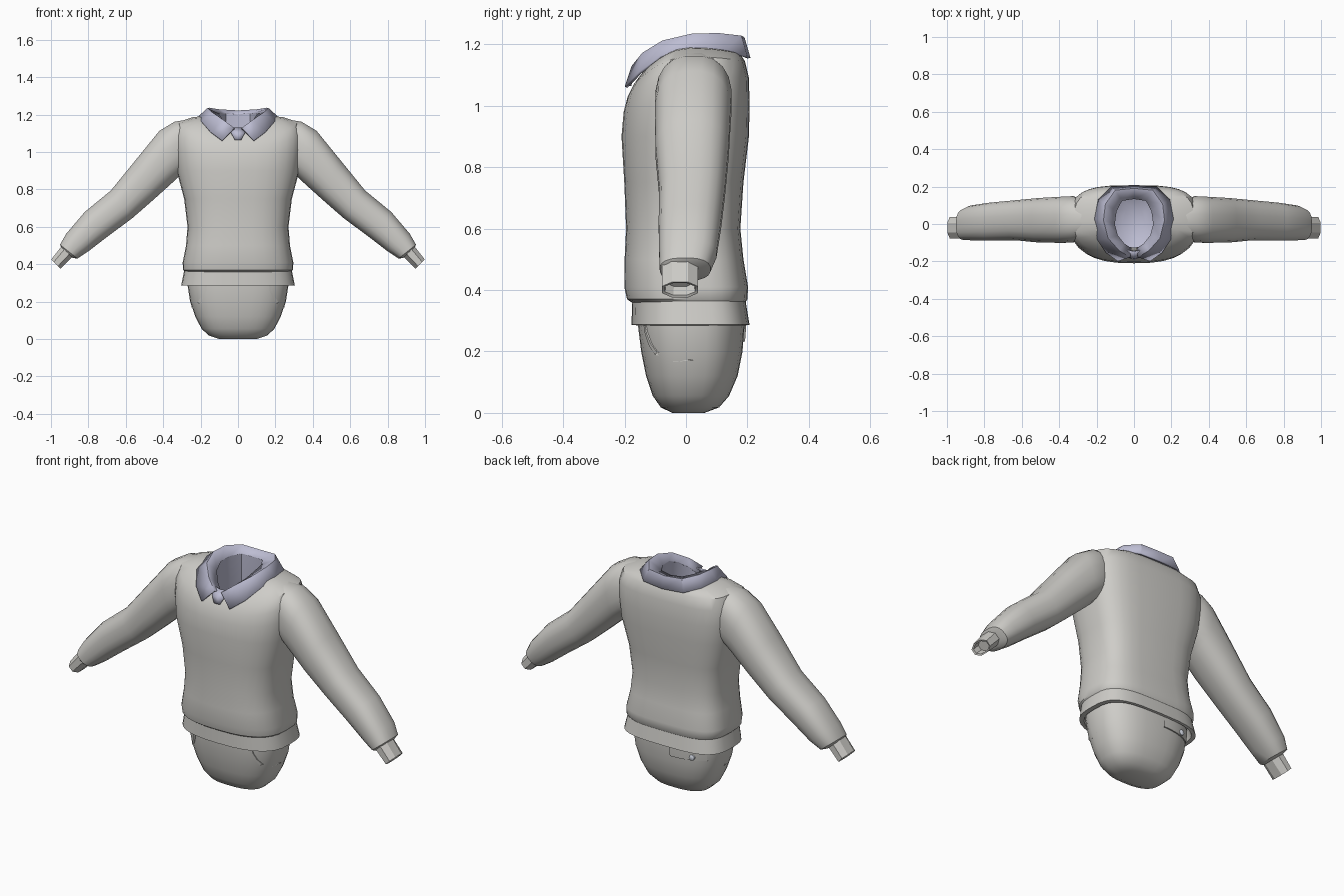
import bpy, bmesh, math
from mathutils import Vector

if "Cube" in bpy.data.objects:
    bpy.data.objects.remove(bpy.data.objects["Cube"])


def material(name, rgb):
    m = bpy.data.materials.new(name)
    m.diffuse_color = (*rgb, 1)
    m.use_nodes = True
    m.node_tree.nodes["Principled BSDF"].inputs["Base Color"].default_value = m.diffuse_color
    return m


KNIT = material("warm light grey", (0.62, 0.61, 0.58))
SHIRT = material("pale lavender", (0.51, 0.51, 0.65))
BUTTON = material("button white", (0.72, 0.76, 0.85))


def make(name, verts, faces, mat, angle=40):
    me = bpy.data.meshes.new(name)
    me.from_pydata([tuple(v) for v in verts], [], faces)
    bm = bmesh.new()
    bm.from_mesh(me)
    bmesh.ops.recalc_face_normals(bm, faces=bm.faces)
    bm.to_mesh(me)
    bm.free()
    me.materials.append(mat)
    me.polygons.foreach_set("use_smooth", [True] * len(me.polygons))
    me.set_sharp_from_angle(angle=math.radians(angle))
    ob = bpy.data.objects.new(name, me)
    bpy.context.collection.objects.link(ob)
    return ob


def loft(name, rings, mat, closed=True, caps=(False, False), angle=40):
    n = len(rings[0])
    verts = [p for r in rings for p in r]
    faces = []
    for i in range(len(rings) - 1):
        for j in range(n if closed else n - 1):
            k = (j + 1) % n
            faces.append((i * n + j, i * n + k, (i + 1) * n + k, (i + 1) * n + j))
    if caps[0]:
        faces.append(tuple(range(n)))
    if caps[1]:
        faces.append(tuple(range(len(verts) - n, len(verts))))
    return make(name, verts, faces, mat, angle)


def power(v, n):
    return math.copysign(abs(v) ** (2 / n), v)


def body_ring(zf, zs, zb, hx, yf, yb, nf=2.6, nb=3.4, count=32):
    """Rounded ring; front, side and back heights may differ."""
    mid, pts = (yf + yb) / 2, []
    for i in range(count):
        a = math.tau * i / count
        n = nf if math.sin(a) < 0 else nb
        c, s = power(math.cos(a), n), power(math.sin(a), n)
        z = zs + s * s * ((zf if s < 0 else zb) - zs)
        pts.append((hx * c, mid + s * (yb - yf) / 2, z))
    return pts


# Sweater body
levels = [(.355, .28, -.17, .19), (.37, .294, -.192, .2), (.41, .296, -.201, .202),
          (.5, .278, -.2, .187), (.6, .27, -.195, .177), (.75, .288, -.201, .187),
          (.9, .328, -.21, .205)]
rings = [body_ring(z, z, z, hx, f, b) for z, hx, f, b in levels]
rings += [body_ring(.98, 1.02, 1.0, .34, -.203, .207),
          body_ring(1.03, 1.1, 1.09, .34, -.19, .205),
          body_ring(1.07, 1.16, 1.145, .32, -.17, .192),
          body_ring(1.10, 1.187, 1.17, .24, -.148, .175),
          body_ring(1.11, 1.195, 1.18, .13, -.125, .15)]
loft("sweater_body", rings, KNIT)

# Ribbed hem band, with a turned-in lower edge
hem = [(.365, .27, -.16, .18), (.365, .288, -.176, .194), (.287, .304, -.177, .207),
       (.285, .28, -.16, .195), (.33, .265, -.15, .185)]
loft("hem_band", [body_ring(z, z, z, hx, f, b) for z, hx, f, b in hem], KNIT)

# Trouser seat
SEAT = [(0, .1, -.045, .06), (.018, .155, -.082, .108), (.055, .195, -.108, .14),
        (.12, .228, -.13, .168), (.2, .256, -.146, .184), (.29, .27, -.157, .191),
        (.36, .27, -.157, .191)]
loft("trouser_seat", [body_ring(z, z, z, hx, f, b, 2.6, 2.6) for z, hx, f, b in SEAT],
     KNIT, caps=(True, True))


def seat_point(x, z, back, out):
    for a, b in zip(SEAT, SEAT[1:]):
        if a[0] <= z <= b[0]:
            t = (z - a[0]) / (b[0] - a[0])
            hx, f, k = [a[i] + t * (b[i] - a[i]) for i in (1, 2, 3)]
            h = (1 - min(1, abs(x) / hx) ** 2.6) ** (1 / 2.6)
            half = h * (k - f) / 2 + out
            return Vector((x, (f + k) / 2 + (half if back else -half), z))


# Sleeves: upper point, lower point, front and back depth of each ring
SLEEVE = [(.27, 1.175, .27, .89, -.08, .13), (.34, 1.163, .315, .87, -.1, .15),
          (.42, 1.115, .35, .835, -.102, .147), (.55, .955, .45, .745, -.1, .14),
          (.68, .795, .565, .645, -.088, .128), (.82, .68, .70, .545, -.09, .115),
          (.92, .562, .80, .468, -.088, .1), (.952, .505, .858, .43, -.086, .08),
          (.945, .488, .882, .433, -.075, .042)]
CUFF = [(.94, .505, .875, .445, -.082, .043), (1.0, .428, .947, .374, -.082, .043),
        (.992, .424, .95, .382, -.072, .033), (.965, .455, .92, .41, -.068, .03)]


def sleeve_ring(r, side, count, n):
    ux, uz, lx, lz, yf, yb = r
    pts = []
    for i in range(count):
        a = math.tau * (i + .5) / count
        c, s = power(math.cos(a), n), power(math.sin(a), n)
        pts.append((side * ((ux + lx) / 2 + s * (ux - lx) / 2),
                    (yf + yb) / 2 + c * (yb - yf) / 2,
                    (uz + lz) / 2 + s * (uz - lz) / 2))
    return pts


for side, word in ((-1, "right"), (1, "left")):
    loft(word + "_sleeve", [sleeve_ring(r, side, 20, 2.5) for r in SLEEVE],
         KNIT, caps=(True, True))
    loft(word + "_cuff", [sleeve_ring(r, side, 8, 2.2) for r in CUFF],
         KNIT, caps=(False, True), angle=30)

    # Slanted front pocket edge
    p = [(.165, .3), (.17, .255), (.185, .22), (.205, .19), (.238, .165)]
    outer = [seat_point(side * x, z, False, .004) for x, z in p]
    inner = [seat_point(side * (x + .012), z + .006, False, .004) for x, z in p]
    deep = [seat_point(side * (x + .012), z + .006, False, -.006) for x, z in p]
    low = [seat_point(side * x, z, False, -.006) for x, z in p]
    loft(word + "_front_pocket_edge", [low, outer, inner, deep], KNIT, closed=False, angle=20)

# Back pocket flap and button
cols = [-.225 + .19 * i / 8 for i in range(9)]
flap = [[seat_point(x, z, True, o) for x in cols]
        for z, o in ((.232, -.004), (.232, .006), (.262, .006), (.3, .005))]
loft("back_pocket_flap", flap, KNIT, closed=False, angle=20)
bpos = seat_point(-.16, .25, True, .009)
disc = [[(bpos.x + r * math.cos(math.tau * i / 12), bpos.y + d,
          bpos.z + r * math.sin(math.tau * i / 12)) for i in range(12)]
        for r, d in ((.015, -.012), (.015, .002), (.011, .005))]
loft("back_pocket_button", disc, BUTTON, caps=(True, True))

# Shirt collar: half stations of inner edge, fold and outer edge
HALF = [((0, .135, 1.2), (0, .188, 1.218), (0, .205, 1.155)),
        ((.065, .125, 1.205), (.1, .178, 1.224), (.12, .195, 1.16)),
        ((.095, .07, 1.205), (.152, .105, 1.232), (.188, .13, 1.18)),
        ((.105, 0, 1.2), (.162, .02, 1.23), (.208, .03, 1.188)),
        ((.09, -.06, 1.175), (.138, -.075, 1.208), (.194, -.08, 1.16)),
        ((.055, -.105, 1.14), (.08, -.14, 1.168), (.148, -.15, 1.107)),
        ((.018, -.13, 1.105), (.022, -.175, 1.125), (.085, -.195, 1.06))]


def flip(v):
    return (-v[0], v[1], v[2])


stations = [tuple(flip(v) for v in s) for s in HALF[:0:-1]] + HALF
rows = [[s[k] for s in stations] for k in range(3)]
collar = loft("shirt_collar", rows, SHIRT, closed=False, angle=35)
mod = collar.modifiers.new("cloth thickness", "SOLIDIFY")
mod.thickness = .01
mod.offset = 0

# Inside of the shirt seen through the neck opening
top = rows[0]
inside = [top] + [[(x * k, (y - .01) * k + .01, z + (b - z) * t) for x, y, z in top]
                  for k, b, t in ((1.0, 1.0, .5), (1.05, .97, 1), (.6, .94, 1))]
loft("shirt_neck_lining", inside, SHIRT, caps=(False, True))

# Small buttoned front of the shirt between the collar points
front = [[(-.05, -.14, 1.135), (0, -.15, 1.13), (.05, -.14, 1.135)],
         [(-.035, -.178, 1.1), (0, -.184, 1.1), (.035, -.178, 1.1)],
         [(-.018, -.186, 1.065), (0, -.19, 1.065), (.018, -.186, 1.065)]]
placket = loft("shirt_placket", front, SHIRT, closed=False)
mod = placket.modifiers.new("cloth thickness", "SOLIDIFY")
mod.thickness = .008
